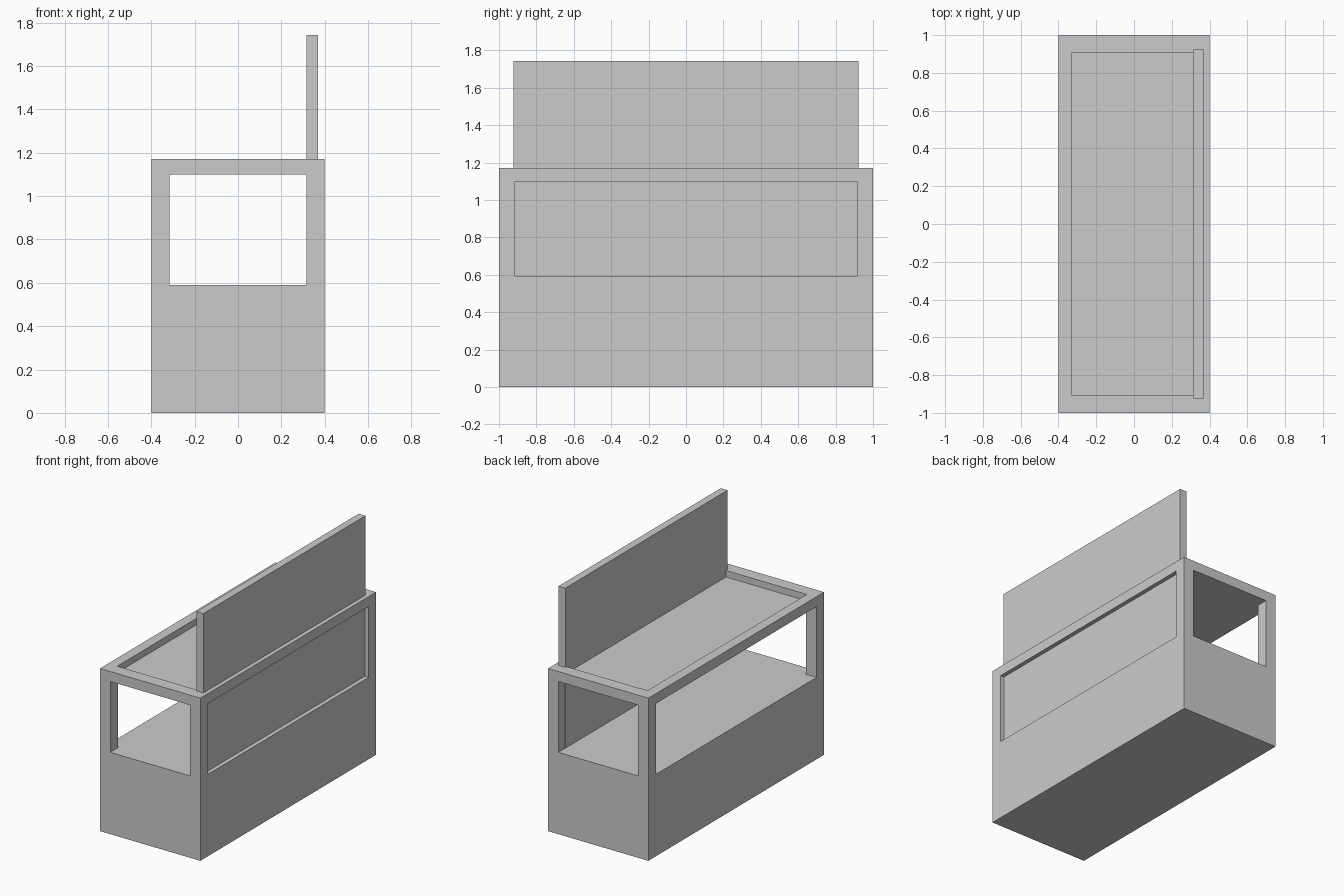
import bpy

if "Cube" in bpy.data.objects:
    bpy.data.objects.remove(bpy.data.objects["Cube"])


def box(name, x0, x1, y0, y1, z0, z1):
    bpy.ops.mesh.primitive_cube_add(
        size=1, location=((x0 + x1) / 2, (y0 + y1) / 2, (z0 + z1) / 2))
    ob = bpy.context.object
    ob.name = name
    ob.scale = (x1 - x0, y1 - y0, z1 - z0)
    bpy.ops.object.transform_apply(location=False, rotation=False, scale=True)
    return ob


W, L = 0.40, 1.0                    # half width, half length
BASE, RAIL, TOP = 0.59, 1.10, 1.172  # base top, rail underside, rail top

# solid lower cabinet
box("base_cabinet", -W, W, -L, L, 0, BASE)

# four corner posts
for sx, xn in ((-1, "left"), (1, "right")):
    for sy, yn in ((-1, "front"), (1, "back")):
        xs = sorted((sx * 0.317, sx * W))
        ys = sorted((sy * 0.915, sy * L))
        box(f"{yn}_{xn}_post", *xs, *ys, BASE, RAIL)

# counter rim around the recessed shelf
RX, RY = 0.328, 0.907
box("left_rim", -W, -RX, -L, L, RAIL, TOP)
box("right_rim", RX, W, -L, L, RAIL, TOP)
box("front_rim", -RX, RX, -L, -RY, RAIL, TOP)
box("back_rim", -RX, RX, RY, L, RAIL, TOP)
box("counter_shelf", -RX, RX, -RY, RY, RAIL, 1.125)

# tall board closing the right side and rising above the counter
box("back_board", 0.316, 0.37, -0.923, 0.923, BASE, 1.744)
